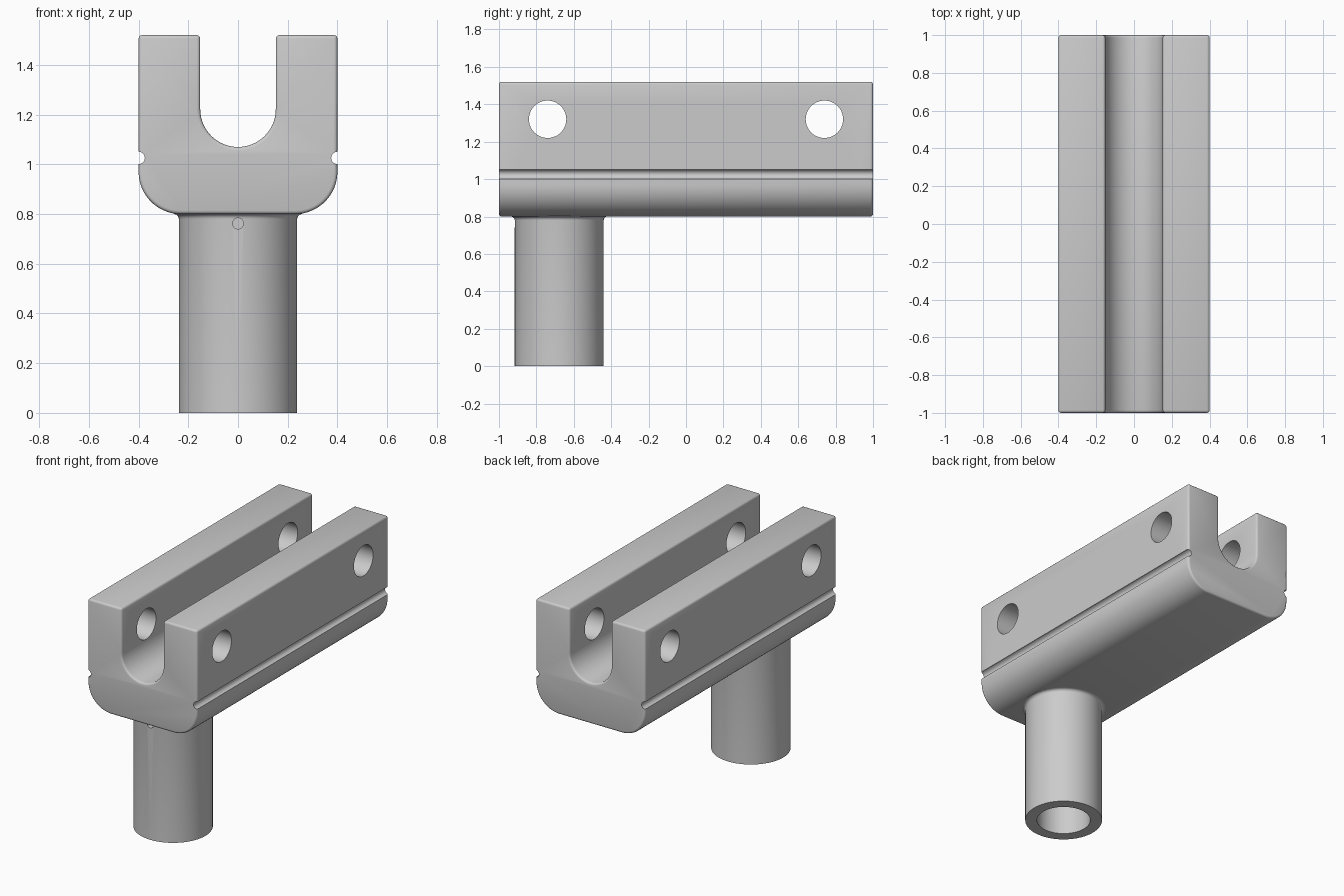
import bpy, bmesh, math
from math import cos, sin, pi
from mathutils import Matrix

cube = bpy.data.objects.get("Cube")
if cube:
    bpy.data.objects.remove(cube, do_unlink=True)

grey = bpy.data.materials.new("plain grey")
grey.use_nodes = True
colour = (0.6, 0.6, 0.6, 1)
grey.diffuse_color = colour
grey.node_tree.nodes["Principled BSDF"].inputs["Base Color"].default_value = colour


def arc(cx, cz, r, start, end, n):
    angles = [math.radians(start + (end - start) * i / n) for i in range(n + 1)]
    return [(cx + r * cos(a), cz + r * sin(a)) for a in angles]


def make_object(name, bm):
    bmesh.ops.recalc_face_normals(bm, faces=bm.faces)
    mesh = bpy.data.meshes.new(name)
    bm.to_mesh(mesh)
    bm.free()
    mesh.materials.append(grey)
    obj = bpy.data.objects.new(name, mesh)
    bpy.context.collection.objects.link(obj)
    return obj


def activate(obj):
    bpy.ops.object.select_all(action="DESELECT")
    obj.select_set(True)
    bpy.context.view_layer.objects.active = obj


def cylinder_cutter(axis, centre, radius, length, sides=48):
    bm = bmesh.new()
    turn = Matrix.Rotation(pi / 2, 4, "Y" if axis == "X" else "X")
    bmesh.ops.create_cone(bm, cap_ends=True, segments=sides, radius1=radius,
                          radius2=radius, depth=length,
                          matrix=Matrix.Translation(centre) @ turn)
    cutter = make_object("cutter", bm)
    cutter.hide_render = True
    return cutter


def cut(obj, cutter):
    mod = obj.modifiers.new("cut", "BOOLEAN")
    mod.operation = "DIFFERENCE"
    mod.solver = "EXACT"
    mod.object = cutter
    activate(obj)
    bpy.ops.object.modifier_apply(modifier=mod.name)
    bpy.data.objects.remove(cutter, do_unlink=True)


# Cradle: U-shaped section extruded along the length
W, SLOT, TOP, BOTTOM, R = 0.4, 0.152, 1.52, 0.8, 0.17
section = [(W, TOP), (SLOT, TOP)]
section += arc(0, 1.222, SLOT, 0, -180, 32)
section += [(-SLOT, TOP), (-W, TOP)]
section += arc(-W + R, BOTTOM + R, R, 180, 270, 16)
section += arc(W - R, BOTTOM + R, R, 270, 360, 16)
bm = bmesh.new()
face = bm.faces.new([bm.verts.new((x, -1, z)) for x, z in section])
grown = bmesh.ops.extrude_face_region(bm, geom=[face])
bmesh.ops.translate(bm, vec=(0, 2, 0),
                    verts=[v for v in grown["geom"] if isinstance(v, bmesh.types.BMVert)])
cradle = make_object("cradle", bm)

# Softened edges
bevel = cradle.modifiers.new("bevel", "BEVEL")
bevel.width = 0.014
bevel.segments = 3
bevel.limit_method = "ANGLE"
bevel.angle_limit = math.radians(40)
activate(cradle)
bpy.ops.object.modifier_apply(modifier=bevel.name)

# Cross holes and side grooves
for side in (-1, 1):
    cut(cradle, cylinder_cutter("X", (0, side * 0.74, 1.32), 0.1, 1.2))
    cut(cradle, cylinder_cutter("Y", (side * W, 0, 1.026), 0.025, 2.2, 24))

# Hollow stem with a small fillet under the cradle
STEM_Y, STEM_R, BORE = -0.678, 0.238, 0.165
fillet = 0.02
outline = [(BORE, 0), (STEM_R, 0)]
outline += arc(STEM_R + fillet, BOTTOM - fillet, fillet, 180, 90, 5)
outline += [(STEM_R + fillet, BOTTOM + 0.004), (BORE, BOTTOM + 0.004)]
bm = bmesh.new()
ring = [bm.verts.new((r, 0, z)) for r, z in outline]
edges = [bm.edges.new((v, ring[(i + 1) % len(ring)])) for i, v in enumerate(ring)]
bmesh.ops.spin(bm, geom=ring + edges, cent=(0, 0, 0), axis=(0, 0, 1),
               angle=2 * pi, steps=64, use_duplicate=False)
bmesh.ops.remove_doubles(bm, verts=bm.verts, dist=1e-4)
bmesh.ops.translate(bm, verts=bm.verts, vec=(0, STEM_Y, 0))
stem = make_object("stem", bm)

# Vent hole through the front wall of the stem
cut(stem, cylinder_cutter("Y", (0, STEM_Y - 0.2, 0.762), 0.022, 0.2, 24))

for obj in (cradle, stem):
    activate(obj)
    bpy.ops.object.shade_smooth_by_angle(angle=math.radians(35))
